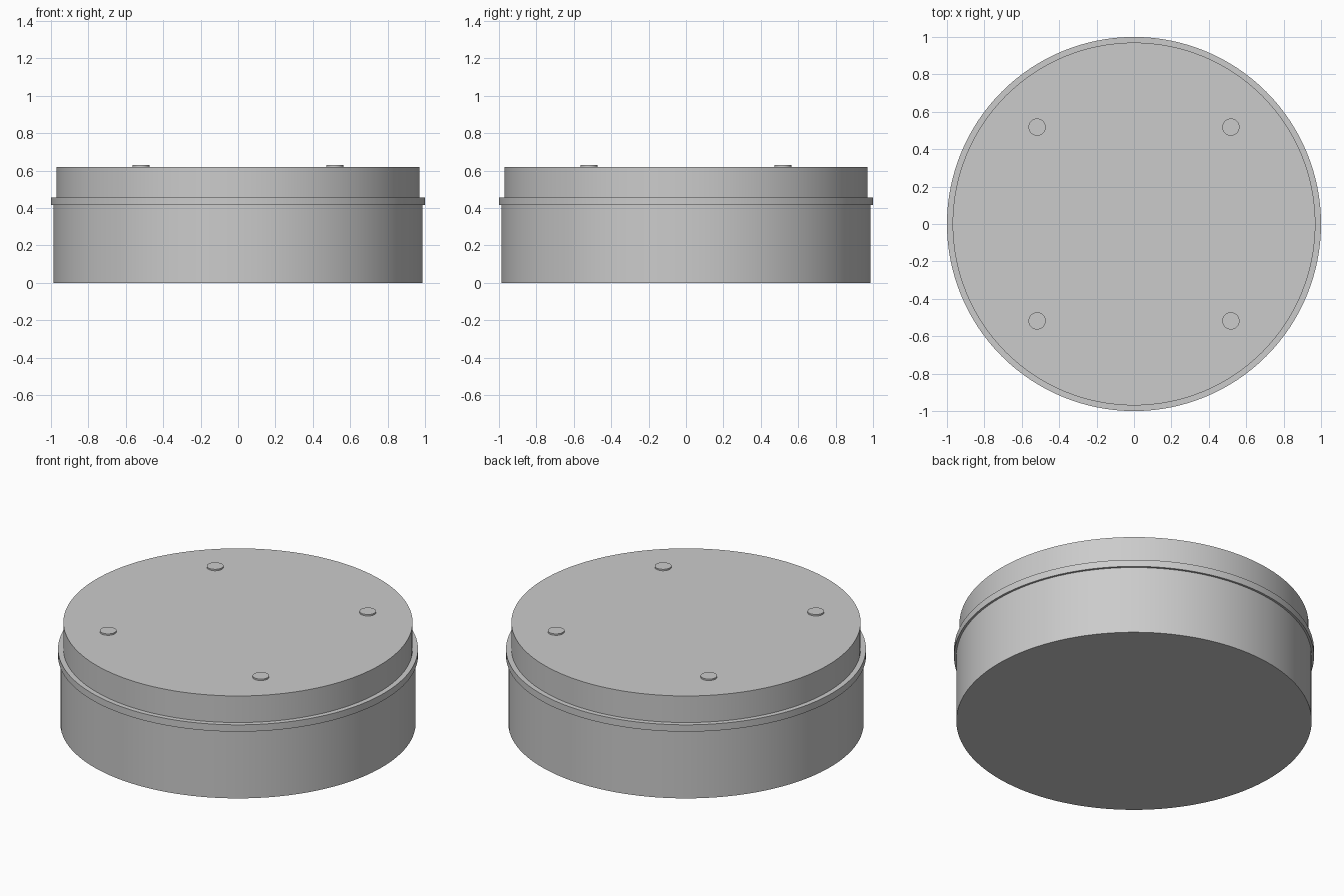
import bpy
import math

cube = bpy.data.objects.get("Cube")
if cube:
    bpy.data.objects.remove(cube, do_unlink=True)

# Single plain grey
grey = bpy.data.materials.new("plain_grey")
grey.use_nodes = True
colour = (0.6, 0.6, 0.6, 1.0)
grey.diffuse_color = colour
grey.node_tree.nodes["Principled BSDF"].inputs["Base Color"].default_value = colour


def disc(name, radius, z0, z1, x=0.0, y=0.0, sides=128):
    """Upright cylinder from z0 to z1 with smooth sides and sharp rims."""
    bpy.ops.mesh.primitive_cylinder_add(
        vertices=sides, radius=radius, depth=z1 - z0,
        location=(x, y, (z0 + z1) / 2))
    ob = bpy.context.object
    ob.name = name
    ob.data.materials.append(grey)
    bpy.ops.object.shade_smooth_by_angle(angle=math.radians(30))
    return ob


# Drum: lower body, projecting flange and slightly narrower upper section
disc("lower_body", 0.987, 0.0, 0.415)
disc("flange_ring", 1.0, 0.415, 0.457)
disc("upper_body", 0.97, 0.457, 0.62)

# Four low studs on the top face
for side, sx in (("left", 1), ("right", -1)):
    for end, sy in (("front", -1), ("back", 1)):
        disc(f"stud_{end}_{side}", 0.046, 0.61, 0.629,
             0.518 * sx, 0.518 * sy, sides=48)
